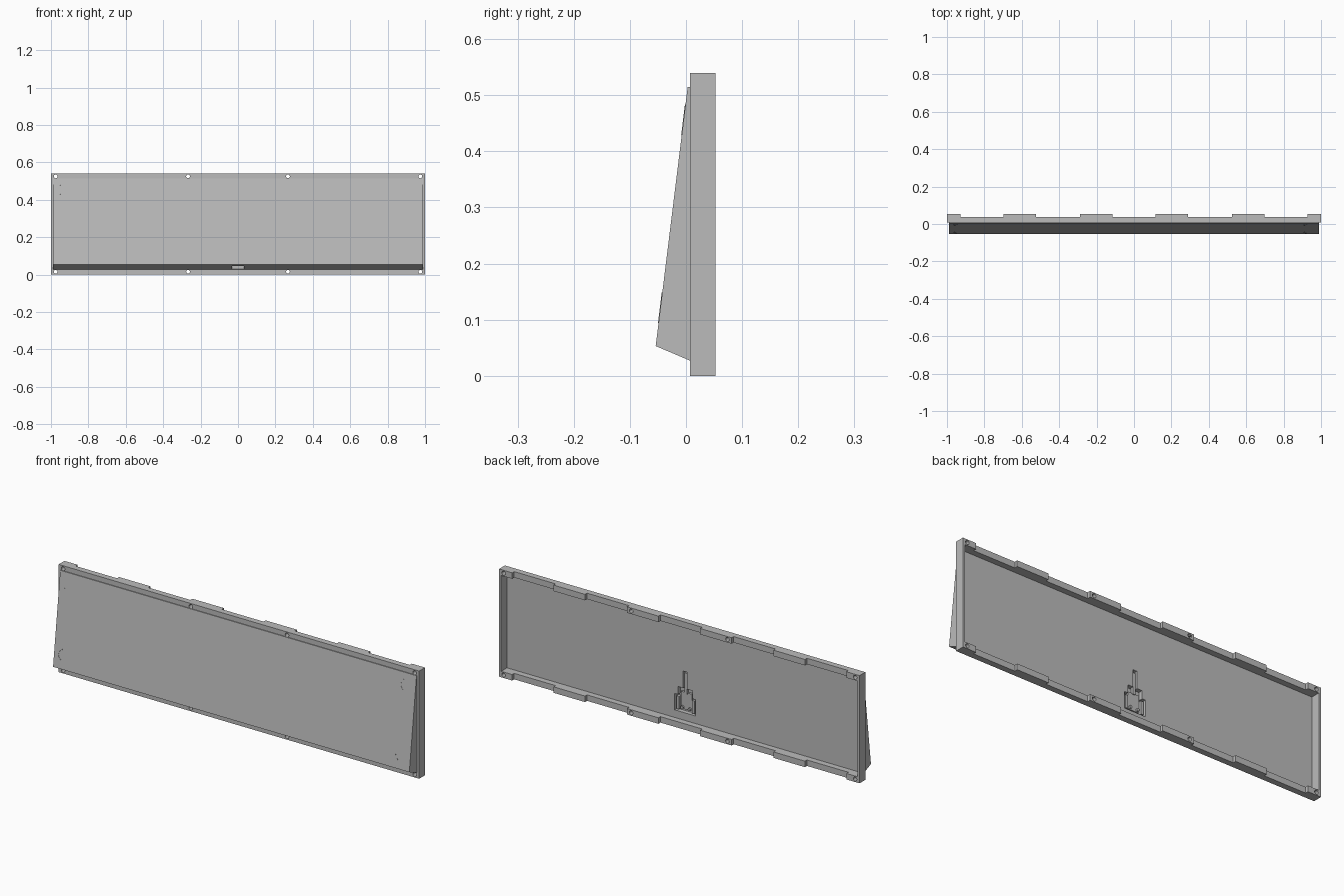
import bpy, bmesh, math
from mathutils import Vector

cube = bpy.data.objects.get("Cube")
if cube:
    bpy.data.objects.remove(cube, do_unlink=True)

grey = bpy.data.materials.new("plain grey")
grey.use_nodes = True
COLOUR = (0.5, 0.5, 0.5, 1)
grey.diffuse_color = COLOUR
grey.node_tree.nodes["Principled BSDF"].inputs["Base Color"].default_value = COLOUR

HEIGHT, RAIL, SIDE = 0.54, 0.03, 0.012
FRONT, LOW, BACK = 0.007, 0.037, 0.053


def prism(name, points, offset):
    """Extrude a flat outline along the offset vector."""
    bm = bmesh.new()
    face = bm.faces.new([bm.verts.new(p) for p in points])
    ext = bmesh.ops.extrude_face_region(bm, geom=[face])
    verts = [g for g in ext["geom"] if isinstance(g, bmesh.types.BMVert)]
    bmesh.ops.translate(bm, verts=verts, vec=Vector(offset))
    bmesh.ops.recalc_face_normals(bm, faces=bm.faces)
    mesh = bpy.data.meshes.new(name)
    bm.to_mesh(mesh)
    bm.free()
    mesh.materials.append(grey)
    obj = bpy.data.objects.new(name, mesh)
    bpy.context.collection.objects.link(obj)
    return obj


def box(name, x, y, z):
    corners = [(x[0], y[0], z[0]), (x[1], y[0], z[0]),
               (x[1], y[1], z[0]), (x[0], y[1], z[0])]
    return prism(name, corners, (0, 0, z[1] - z[0]))


def round_pin(name, x, z, radius, y0, y1):
    ring = [(x + radius * math.cos(a * math.tau / 20), y0,
             z + radius * math.sin(a * math.tau / 20)) for a in range(20)]
    return prism(name, ring, (0, y1 - y0, 0))


def cut(obj, cutters):
    """Subtract each cutter from the object and discard it."""
    bpy.context.view_layer.objects.active = obj
    for cutter in cutters:
        cutter.hide_render = True
        mod = obj.modifiers.new("cut", "BOOLEAN")
        mod.operation, mod.solver, mod.object = "DIFFERENCE", "EXACT", cutter
        bpy.ops.object.modifier_apply(modifier=mod.name)
        bpy.data.objects.remove(cutter, do_unlink=True)


# Top and bottom rails with raised tabs along the back edge
tabs = [(-1, -0.927)] + [(c - 0.087, c + 0.087) for c in (-0.61, -0.203, 0.203, 0.61)] + [(0.927, 1)]
outline = [(-1, FRONT)]
for start, end in tabs:
    outline += [(start, LOW), (start, BACK), (end, BACK), (end, LOW)]
outline = [p for p in outline if p not in ((-1, LOW), (1, LOW))] + [(1, FRONT)]

for name, z0, hole_z in (("bottom_rail", 0, 0.015), ("top_rail", HEIGHT - RAIL, HEIGHT - 0.015)):
    rail = prism(name, [(x, y, z0) for x, y in outline], (0, 0, RAIL))
    cut(rail, [round_pin("screw_hole", x, hole_z, 0.01, -0.05, 0.1)
               for x in (-0.975, -0.267, 0.267, 0.975)])

# Narrow end rails
for name, s in (("left_rail", 1), ("right_rail", -1)):
    box(name, sorted((s, s * (1 - SIDE))), (FRONT, BACK), (RAIL, HEIGHT - RAIL))

# Sloping front cover, closed at the back to form the tray floor
END = 0.988
profile = [(FRONT, 0.027), (-0.054, 0.053), (0.003, 0.515), (FRONT, 0.515)]
cover = prism("front_cover", [(-END, y, z) for y, z in profile], (2 * END, 0, 0))

# Finger notch below, latch pocket and rod slot behind
pocket = [(-0.058, 0.068), (0.058, 0.068), (0.058, 0.15), (0.04, 0.15),
          (0.04, 0.19), (-0.04, 0.19), (-0.04, 0.15), (-0.058, 0.15)]
cut(cover, [
    box("notch", (-0.032, 0.032), (-0.036, 0), (0, 0.045)),
    prism("pocket", [(x, 0.03, z) for x, z in pocket], (0, -0.045, 0)),
    box("slot", (-0.011, 0.011), (-0.01, 0.03), (0.18, 0.275)),
])

# Latch mechanism inside the pocket
box("latch_plate", (-0.03, 0.03), (-0.016, -0.004), (0.08, 0.165))
box("latch_rod", (-0.007, 0.007), (-0.011, 0.001), (0.16, 0.265))
for name, s in (("left", 1), ("right", -1)):
    box(name + "_latch_guide", sorted((s * 0.036, s * 0.05)), (-0.016, 0.004), (0.075, 0.14))
    round_pin(name + "_latch_screw", s * 0.02, 0.09, 0.007, -0.005, 0.005)

# Fine curved marks near the corners of the cover
slope = Vector((0, 0.057, 0.462)).normalized()
normal = Vector((0, -slope.z, slope.y))


def mark(name, x, z):
    centre = Vector((x, -0.054 + (z - 0.053) * 0.057 / 0.462, z))
    arc = []
    for radius, steps in ((0.03, range(11)), (0.0275, range(10, -1, -1))):
        for i in steps:
            a = math.radians(110 + i * 13)
            arc.append(centre + Vector((1, 0, 0)) * radius * math.cos(a)
                       + slope * radius * math.sin(a) - normal * 0.001)
    prism(name, arc, normal * 0.002)


for side, x in (("left", 0.935), ("right", -0.935)):
    for level, z in (("lower", 0.12), ("upper", 0.455)):
        mark(f"{level}_{side}_mark", x, z)
